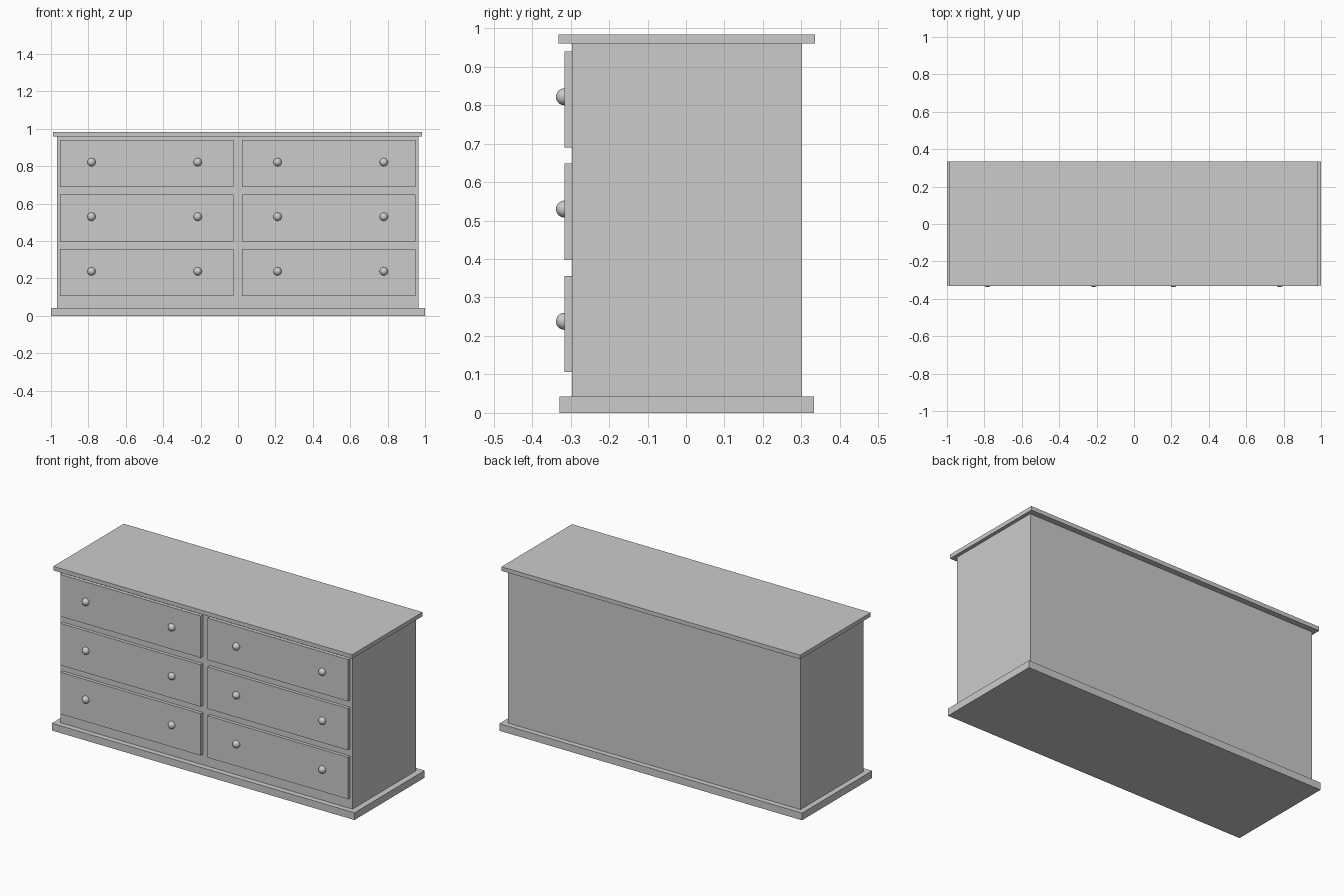
import bpy

if "Cube" in bpy.data.objects:
    bpy.data.objects.remove(bpy.data.objects["Cube"])


def box(name, x0, x1, y0, y1, z0, z1):
    bpy.ops.mesh.primitive_cube_add(
        size=1, location=((x0 + x1) / 2, (y0 + y1) / 2, (z0 + z1) / 2))
    ob = bpy.context.object
    ob.name = name
    ob.scale = (x1 - x0, y1 - y0, z1 - z0)
    bpy.ops.object.transform_apply(location=False, rotation=False, scale=True)
    return ob


def knob(name, x, y, z, r):
    bpy.ops.mesh.primitive_uv_sphere_add(
        segments=32, ring_count=16, radius=r, location=(x, y, z))
    bpy.context.object.name = name
    bpy.ops.object.shade_smooth()


# Carcass, plinth and overhanging top
box("carcass", -0.967, 0.964, -0.296, 0.301, 0.043, 0.96)
box("base_plinth", -1.0, 1.0, -0.329, 0.333, 0.0, 0.043)
box("top_board", -0.989, 0.985, -0.331, 0.335, 0.96, 0.984)

# Two columns of three drawers, each with a pair of knobs
FRONT = -0.316
columns = {"left": (-0.952, -0.025), "right": (0.021, 0.948)}
for side, (x0, x1) in columns.items():
    mid = (x0 + x1) / 2 + (0.011 if side == "right" else -0.011)
    for row in range(3):
        z0 = 0.106 + row * 0.2918
        box(f"drawer_front_{side}_{row + 1}", x0, x1, FRONT, -0.296, z0, z0 + 0.25)
        for label, dx in (("a", -0.284), ("b", 0.284)):
            knob(f"knob_{side}_{row + 1}{label}", mid + dx, FRONT, z0 + 0.132, 0.022)
